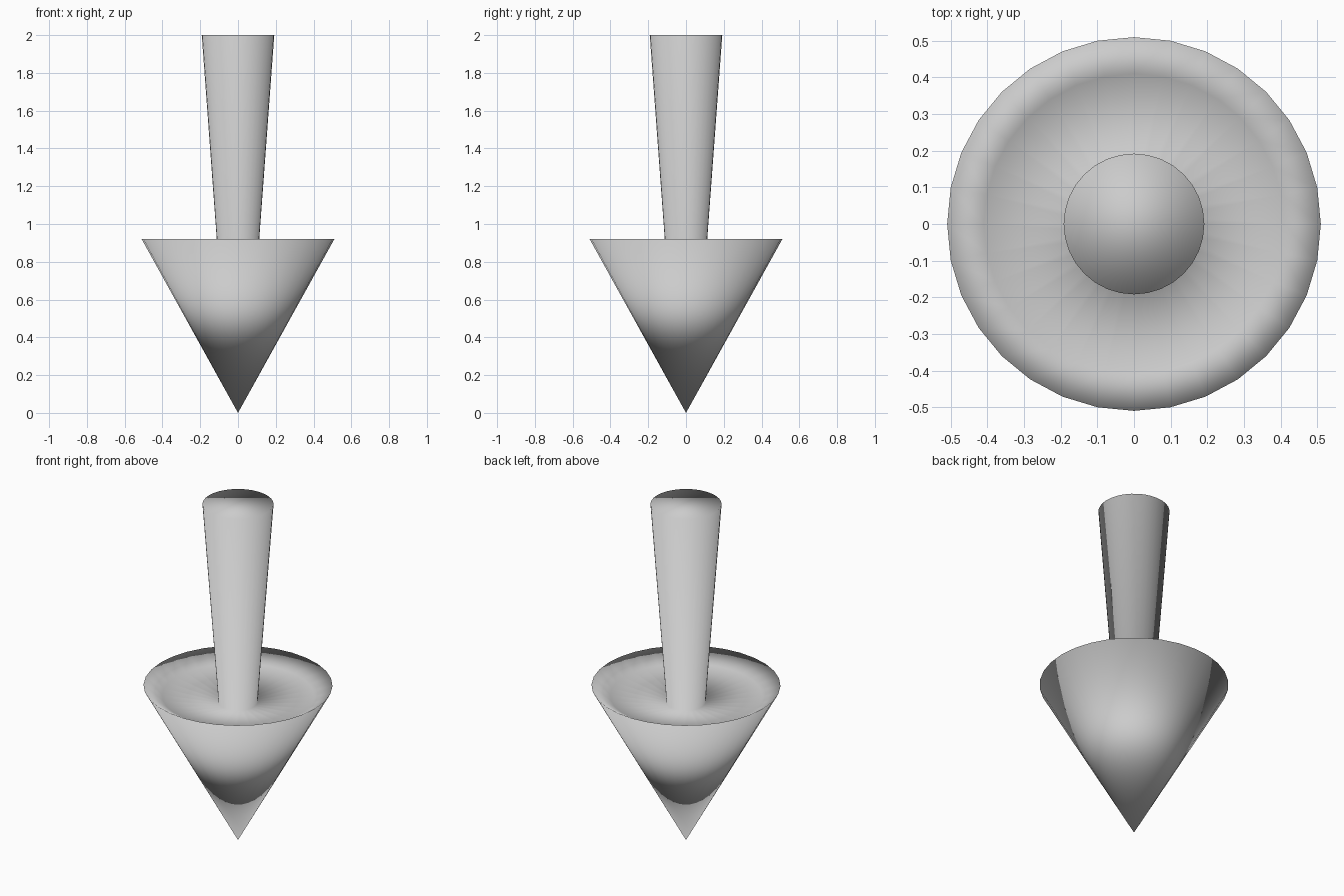
import bpy, bmesh, math

if "Cube" in bpy.data.objects:
    bpy.data.objects.remove(bpy.data.objects["Cube"])

SIDES = 32


def lathe(name, profile):
    """Spin a (radius, z) profile that starts on the axis and cap its open end."""
    bm = bmesh.new()
    tip = bm.verts.new((0, 0, profile[0][1]))
    rings = [[bm.verts.new((r * math.cos(2 * math.pi * i / SIDES),
                            r * math.sin(2 * math.pi * i / SIDES), z))
              for i in range(SIDES)] for r, z in profile[1:]]
    for i in range(SIDES):
        j = (i + 1) % SIDES
        bm.faces.new((tip, rings[0][j], rings[0][i]))
        for low, high in zip(rings, rings[1:]):
            bm.faces.new((low[i], low[j], high[j], high[i]))
    bm.faces.new(rings[-1])
    bmesh.ops.recalc_face_normals(bm, faces=bm.faces)
    for face in bm.faces:
        face.smooth = True
    mesh = bpy.data.meshes.new(name)
    bm.to_mesh(mesh)
    bm.free()
    obj = bpy.data.objects.new(name, mesh)
    bpy.context.collection.objects.link(obj)
    return obj


# Pointed head, dished top and flared shaft as one continuous smooth skin
lathe("down_arrow", [
    (0, 0),           # tip
    (0.51, 0.92),     # rim
    (0.41, 0.86),     # dish edge
    (0.105, 0.82),    # shaft base
    (0.192, 2.0),     # shaft top
])
